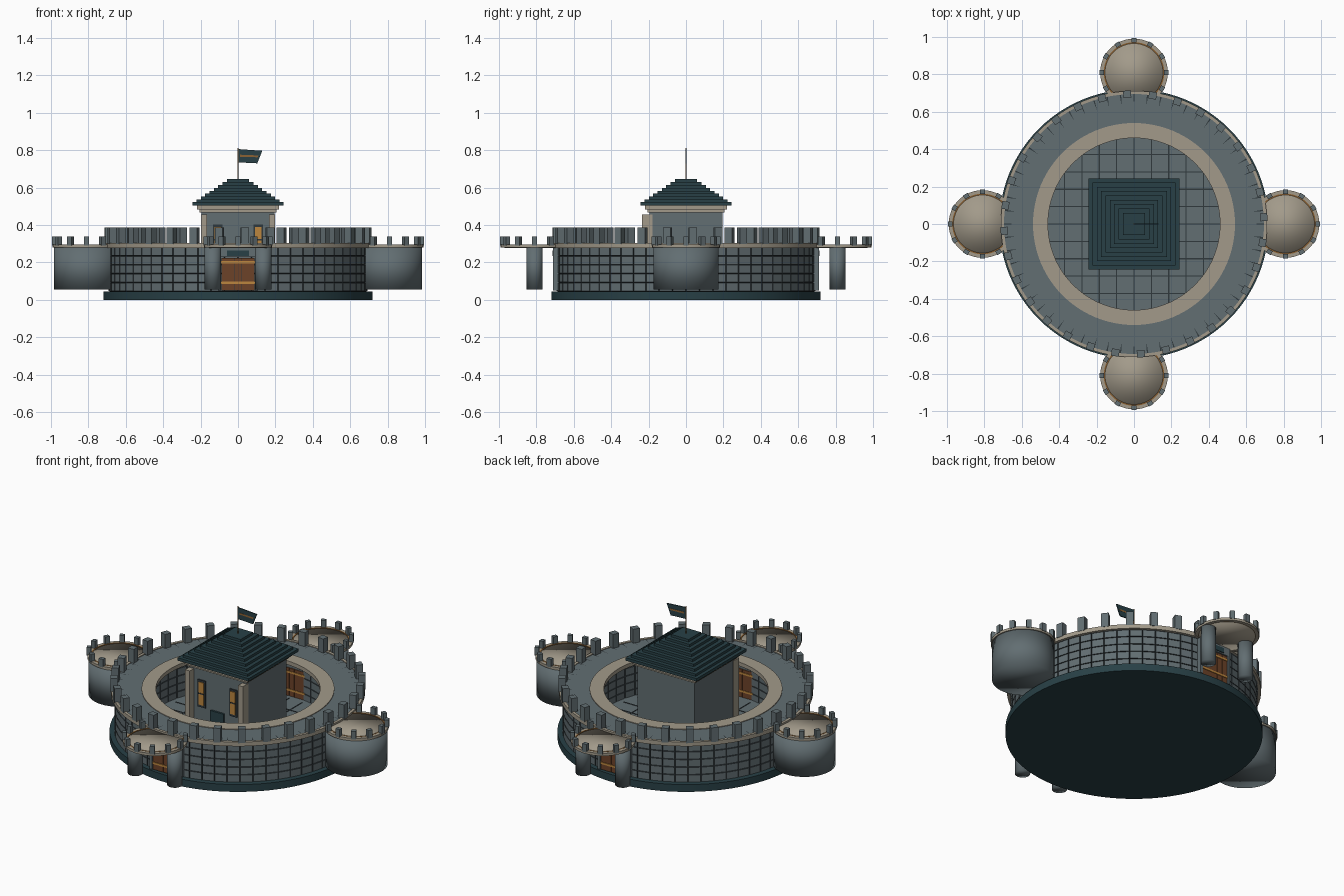
import bpy, bmesh, math
from mathutils import Matrix, Vector

if "Cube" in bpy.data.objects:
    bpy.data.objects.remove(bpy.data.objects["Cube"])


def mat(name, r, g, b):
    lin = [((c / 255 + 0.055) / 1.055) ** 2.4 for c in (r, g, b)]
    m = bpy.data.materials.new(name)
    m.diffuse_color = (*lin, 1)
    m.use_nodes = True
    m.node_tree.nodes["Principled BSDF"].inputs["Base Color"].default_value = m.diffuse_color
    return m


STONE = mat("grey stone", 98, 110, 114)
MORTAR = mat("dark mortar", 48, 56, 60)
BEIGE = mat("beige trim", 162, 154, 138)
TEAL = mat("dark teal", 40, 64, 70)
WOOD = mat("brown wood", 108, 66, 40)
GOLD = mat("gold", 188, 134, 62)
BRONZE = mat("bronze", 140, 98, 52)


def finish(name, bm, mats, smooth=None):
    me = bpy.data.meshes.new(name)
    bmesh.ops.recalc_face_normals(bm, faces=bm.faces)
    bm.to_mesh(me)
    bm.free()
    ob = bpy.data.objects.new(name, me)
    bpy.context.collection.objects.link(ob)
    for m in mats if isinstance(mats, list) else [mats]:
        me.materials.append(m)
    if smooth == "all":
        me.shade_smooth()
    elif smooth:
        bpy.ops.object.select_all(action='DESELECT')
        ob.select_set(True)
        bpy.context.view_layer.objects.active = ob
        bpy.ops.object.shade_smooth_by_angle(angle=math.radians(smooth))
    return ob


def add_box(bm, x, y, z, mtx=None):
    """Box from (min, max) ranges on each axis."""
    c = Vector([(a + b) / 2 for a, b in (x, y, z)])
    s = [b - a for a, b in (x, y, z)]
    m = Matrix.Translation(c) @ Matrix.Diagonal((*s, 1))
    bmesh.ops.create_cube(bm, size=1, matrix=(mtx or Matrix()) @ m)


def boxes(name, items, m):
    bm = bmesh.new()
    for it in items:
        add_box(bm, *it)
    return finish(name, bm, m)


def cyl(name, x, y, r, z0, z1, m, seg=64, smooth=30):
    bm = bmesh.new()
    bmesh.ops.create_cone(bm, cap_ends=True, segments=seg, radius1=r, radius2=r, depth=z1 - z0,
                          matrix=Matrix.Translation((x, y, (z0 + z1) / 2)))
    return finish(name, bm, m, smooth)


def ring(name, r0, r1, z0, z1, m, x=0, y=0, seg=96):
    """Flat ring with rectangular section."""
    bm = bmesh.new()
    prof = [(r0, z0), (r1, z0), (r1, z1), (r0, z1)]
    rows = [[bm.verts.new((x + r * math.cos(a), y + r * math.sin(a), z)) for r, z in prof]
            for a in (math.tau * i / seg for i in range(seg))]
    for i in range(seg):
        p, q = rows[i], rows[(i + 1) % seg]
        for j in range(4):
            bm.faces.new((p[j], q[j], q[(j + 1) % 4], p[(j + 1) % 4]))
    return finish(name, bm, m, 30)


def block_wall(name, r, z0, z1, seg, rows, inward):
    """Round wall of blocks: each face inset and pushed out from dark joints."""
    bm = bmesh.new()
    grid = [[bm.verts.new((r * math.cos(math.tau * i / seg), r * math.sin(math.tau * i / seg),
                           z0 + (z1 - z0) * k / rows)) for i in range(seg)] for k in range(rows + 1)]
    blocks = []
    for k in range(rows):
        for i in range(seg):
            j = (i + 1) % seg
            f = [grid[k][i], grid[k][j], grid[k + 1][j], grid[k + 1][i]]
            blocks.append(bm.faces.new(f[::-1] if inward else f))
    bm.normal_update()
    res = bmesh.ops.inset_individual(bm, faces=blocks, thickness=0.0035, depth=0.008)
    for f in res["faces"]:
        f.material_index = 1
    me = bpy.data.meshes.new(name)
    bm.to_mesh(me)
    bm.free()
    ob = bpy.data.objects.new(name, me)
    bpy.context.collection.objects.link(ob)
    me.materials.append(STONE)
    me.materials.append(MORTAR)


# Base and courtyard floor
cyl("base", 0, 0, 0.72, 0, 0.045, TEAL, 96)
cyl("courtyard_floor", 0, 0, 0.55, 0.04, 0.053, STONE, 96)
lines = []
for k in range(-4, 5):
    p = k * 0.093
    h = math.sqrt(0.5 ** 2 - p * p)
    lines.append(((p - .003, p + .003), (-h, h), (.05, .0555)))
    lines.append(((-h, h), (p - .003, p + .003), (.05, .0555)))
boxes("floor_joints", lines, MORTAR)

# Curtain wall
block_wall("outer_wall", 0.685, 0.045, 0.283, 60, 5, False)
block_wall("inner_wall", 0.54, 0.045, 0.283, 48, 5, True)
ring("walkway", 0.53, 0.70, 0.278, 0.30, STONE)
ring("inner_trim", 0.46, 0.54, 0.28, 0.304, BEIGE)
ring("outer_trim", 0.695, 0.712, 0.278, 0.304, BEIGE)
bm = bmesh.new()
for i in range(32):
    rot = Matrix.Rotation(math.tau * i / 32 + math.radians(3), 4, 'Z')
    add_box(bm, (.675, .714), (-.021, .021), (.298, .386), rot)
finish("wall_merlons", bm, STONE)
# Dark joint wedges on the walkway
bm = bmesh.new()
for i in range(60):
    a = math.tau * i / 60
    rot = Matrix.Rotation(a, 3, 'Z')
    bm.faces.new([bm.verts.new(rot @ Vector(v)) for v in
                  ((.635, 0, .3012), (.694, -.004, .3012), (.694, .004, .3012))])
finish("walkway_joints", bm, MORTAR)

# Four bastions: solid at the sides, open porches at front and back
for side, (dx, dy) in {"right": (1, 0), "left": (-1, 0), "front": (0, -1), "back": (0, 1)}.items():
    cx, cy = dx * .81, dy * .81
    if dx:
        cyl(side + "_bastion", cx, cy, .175, .055, .28, STONE, 48, "all")
    else:
        for s in (-1, 1):
            cyl(side + "_porch_pillar", s * .135, cy, .043, .055, .28, STONE, 24, "all")
    cyl(side + "_platform", cx, cy, .16, .278, .293, BEIGE, 48, "all")
    ring(side + "_platform_band", .155, .162, .28, .2965, BRONZE, cx, cy, 48)
    ring(side + "_platform_rim", .161, .181, .28, .296, BEIGE, cx, cy, 48)
    bm = bmesh.new()
    for i in range(12):
        a = math.tau * i / 12
        if math.hypot(cx + .172 * math.cos(a), cy + .172 * math.sin(a)) > .72:
            m = Matrix.Translation((cx, cy, 0)) @ Matrix.Rotation(a, 4, 'Z')
            add_box(bm, (.16, .184), (-.014, .014), (.29, .34), m)
    finish(side + "_bastion_merlons", bm, STONE)

# Gates through the wall at front and back
for side, s in (("front", -1), ("back", 1)):
    def yr(a, b):
        return tuple(sorted((s * a, s * b)))
    boxes(side + "_gate", [((-.088 + i * .0355, -.054 + i * .0355), yr(.525, .705), (.05, .225))
                           for i in range(5)], WOOD)
    boxes(side + "_gate_core", [((-.087, .087), yr(.528, .702), (.05, .223))], MORTAR)
    boxes(side + "_gate_bands", [((-.09, .09), yr(.522, .709), (z, z + .012))
                                 for z in (.085, .195)], GOLD)
    boxes(side + "_gate_frame", [((-.108, -.09), yr(.53, .71), (.05, .28)),
                                 ((.09, .108), yr(.53, .71), (.05, .28)),
                                 ((-.108, .108), yr(.53, .71), (.228, .28))], STONE)
    boxes(side + "_gate_lintel", [((-.06, .06), yr(.70, .715), (.235, .265))], TEAL)

# Keep
boxes("keep", [((-.195, .195), (-.195, .195), (.05, .48))], STONE)
boxes("keep_cornice", [((-.205, .205), (-.205, .205), (.468, .482)),
                       ((-.218, .218), (-.218, .218), (.482, .506))], BEIGE)
boxes("keep_pilasters", [((s * .182 - .016, s * .182 + .016), (-.235, -.18), (.05, .457))
                         for s in (-1, 1)], BEIGE)
boxes("window_frames", [((s * .108 - .026, s * .108 + .026), (-.202, -.19), (.235, .402))
                        for s in (-1, 1)], MORTAR)
boxes("window_panes", [((s * .108 - .017, s * .108 + .017), (-.207, -.19), (.25, .39))
                       for s in (-1, 1)], GOLD)
boxes("window_bars", [((s * .108 - .018, s * .108 + .018), (-.209, -.2), (.317, .324))
                      for s in (-1, 1)], MORTAR)
boxes("keep_door", [((-.045, .045), (-.207, -.19), (.05, .235))], TEAL)

# Stepped roof
tiers = [((-.243, .243), (-.243, .243), (.504, .522))]
for i in range(8):
    h = .222 - i * .0232
    tiers.append(((-h, h), (-h, h), (.515 + i * .0155, .5365 + i * .0155)))
boxes("stepped_roof", tiers, TEAL)

# Flag
cyl("flag_pole", 0, 0, .004, .64, .812, BRONZE, 12)


def flag(name, pts, t, m):
    b = bmesh.new()
    f = b.faces.new([b.verts.new((x, -t, z)) for x, z in pts])
    ext = bmesh.ops.extrude_face_region(b, geom=[f])
    bmesh.ops.translate(b, vec=(0, 2 * t, 0),
                        verts=[v for v in ext["geom"] if isinstance(v, bmesh.types.BMVert)])
    finish(name, b, m)


flag("flag", [(0, .735), (.103, .73), (.13, .797), (0, .806)], .003, TEAL)
flag("flag_stripe", [(.012, .765), (.105, .762), (.109, .772), (.012, .776)], .004, BRONZE)
